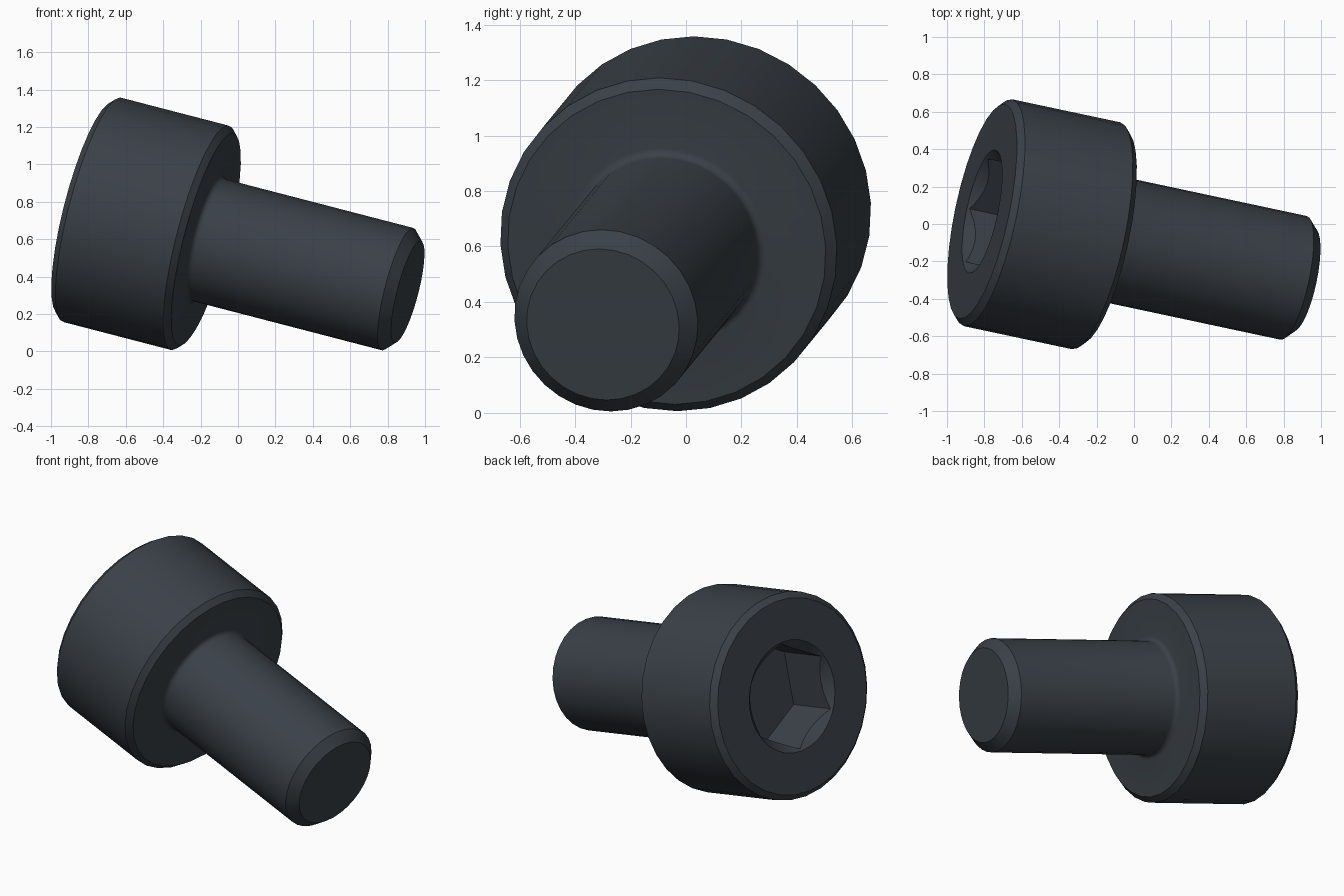
import bpy, bmesh, math
from mathutils import Vector, Matrix

cube = bpy.data.objects.get("Cube")
if cube:
    bpy.data.objects.remove(cube, do_unlink=True)

SEGMENTS = 32
HEAD_R, SHANK_R = 0.62, 0.338
HEAD_LEN, TOTAL_LEN = 0.676, 1.814
HEAD_BEVEL, TIP_BEVEL, FILLET = 0.034, 0.057, 0.03
SOCKET_R, SOCKET_DEPTH, SINK_R = 0.325, 0.34, 0.337

# Tilted frame: local z runs from the head face to the tip, local x points up
axis = Vector((0.948, -0.202, -0.246)).normalized()
up = Vector((0, 0, 1))
up = (up - axis * up.dot(axis)).normalized()
side = axis.cross(up)
frame = Matrix((up, side, axis)).transposed().to_4x4()
frame.translation = (-0.812, 0.067, 0.765)

steel = bpy.data.materials.new("dark blue grey steel")
steel.use_nodes = True
colour = (0.042, 0.052, 0.064, 1)
steel.diffuse_color = colour
steel.node_tree.nodes["Principled BSDF"].inputs["Base Color"].default_value = colour


def lathe(name, profile, sides):
    """Closed solid of revolution from (radius, distance) points."""
    bm = bmesh.new()
    rings = []
    for r, t in profile:
        angles = [math.tau * i / sides for i in range(sides)]
        rings.append([bm.verts.new((r * math.cos(a), r * math.sin(a), t)) for a in angles])
    for low, high in zip(rings, rings[1:]):
        for i in range(sides):
            j = (i + 1) % sides
            bm.faces.new((low[i], low[j], high[j], high[i]))
    bm.faces.new(rings[0][::-1])
    bm.faces.new(rings[-1])
    bmesh.ops.recalc_face_normals(bm, faces=bm.faces)
    mesh = bpy.data.meshes.new(name)
    bm.to_mesh(mesh)
    bm.free()
    obj = bpy.data.objects.new(name, mesh)
    bpy.context.collection.objects.link(obj)
    obj.data.materials.append(steel)
    return obj


# Bolt outline: bevelled head, filleted neck, chamfered tip
outline = [(HEAD_R - HEAD_BEVEL, 0), (HEAD_R, HEAD_BEVEL),
           (HEAD_R, HEAD_LEN - HEAD_BEVEL), (HEAD_R - HEAD_BEVEL, HEAD_LEN)]
for k in range(5):
    a = math.pi / 2 * k / 4
    outline.append((SHANK_R + FILLET * (1 - math.sin(a)),
                    HEAD_LEN + FILLET * (1 - math.cos(a))))
outline += [(SHANK_R, TOTAL_LEN - TIP_BEVEL), (SHANK_R - TIP_BEVEL, TOTAL_LEN)]
bolt = lathe("socket_head_bolt", outline, SEGMENTS)

# Hexagonal socket and its countersink
cutters = [
    lathe("socket_cutter", [(SOCKET_R, -0.1), (SOCKET_R, SOCKET_DEPTH)], 6),
    lathe("countersink_cutter", [(SINK_R + 0.05, -0.05), (SINK_R - 0.09, 0.09)], SEGMENTS),
]
for cutter in cutters:
    cutter.hide_render = True
    cut = bolt.modifiers.new("cut", "BOOLEAN")
    cut.operation, cut.solver, cut.object = "DIFFERENCE", "EXACT", cutter
bpy.context.view_layer.update()
depsgraph = bpy.context.evaluated_depsgraph_get()
result = bpy.data.meshes.new_from_object(bolt.evaluated_get(depsgraph))
bolt.modifiers.clear()
bolt.data = result
for cutter in cutters:
    bpy.data.objects.remove(cutter, do_unlink=True)

# Lay the bolt in its tilted pose with smooth shading
bolt.data.transform(frame)
bpy.ops.object.select_all(action="DESELECT")
bolt.select_set(True)
bpy.context.view_layer.objects.active = bolt
bpy.ops.object.shade_smooth_by_angle(angle=math.radians(30))
